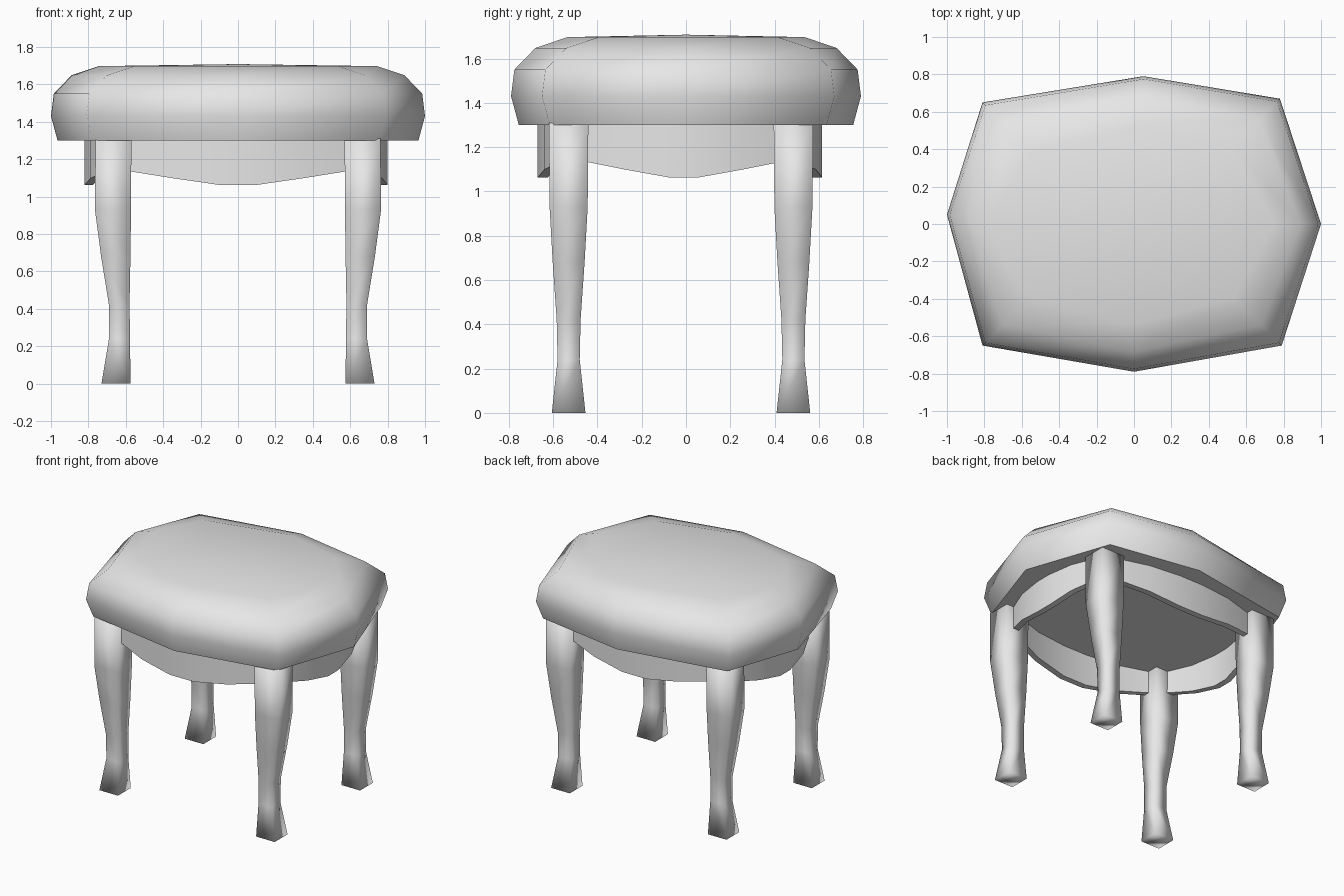
import bpy, bmesh, math

cube = bpy.data.objects.get("Cube")
if cube:
    bpy.data.objects.remove(cube, do_unlink=True)

grey = bpy.data.materials.new("plain grey")
grey.use_nodes = True
colour = (0.8, 0.8, 0.8, 1)
grey.diffuse_color = colour
grey.node_tree.nodes["Principled BSDF"].inputs["Base Color"].default_value = colour


def loft(name, rings, smooth_angle, crown=None):
    """Skin a list of equal-sized rings and close both ends."""
    bm = bmesh.new()
    rows = [[bm.verts.new(p) for p in ring] for ring in rings]
    n = len(rows[0])
    for a, b in zip(rows, rows[1:]):
        for i in range(n):
            j = (i + 1) % n
            bm.faces.new((a[i], a[j], b[j], b[i]))
    bm.faces.new(rows[0][::-1])
    if crown:
        tip = bm.verts.new(crown)
        for i in range(n):
            bm.faces.new((rows[-1][i], rows[-1][(i + 1) % n], tip))
    else:
        bm.faces.new(rows[-1])
    bmesh.ops.recalc_face_normals(bm, faces=bm.faces)
    mesh = bpy.data.meshes.new(name)
    bm.to_mesh(mesh)
    bm.free()
    mesh.materials.append(grey)
    obj = bpy.data.objects.new(name, mesh)
    bpy.context.collection.objects.link(obj)
    bpy.ops.object.select_all(action='DESELECT')
    obj.select_set(True)
    bpy.context.view_layer.objects.active = obj
    bpy.ops.object.shade_smooth_by_angle(angle=math.radians(smooth_angle))
    return obj


# Padded seat: a hand-shaped octagon, inset towards the top and bottom
outline = [(1, 0), (0.78, 0.67), (0.05, 0.79), (-0.81, 0.65),
           (-1, 0.05), (-0.81, -0.65), (0, -0.79), (0.79, -0.65)]


def inset(p, d):
    return [math.copysign(max(abs(c) - d, 0), c) if abs(c) > 0.1 else c for c in p]


seat_profile = [(1.30, 0.035), (1.43, 0), (1.55, 0.015), (1.648, 0.11), (1.697, 0.255)]
loft("seat", [[(*inset(p, d), z) for p in outline] for z, d in seat_profile],
     70, crown=(0, 0, 1.708))

# Shaped legs: height, inner x, outer x, half depth
leg_profile = [(0, 0.575, 0.73, 0.076), (0.24, 0.577, 0.69, 0.05),
               (0.42, 0.58, 0.69, 0.054), (0.68, 0.575, 0.732, 0.072),
               (0.93, 0.572, 0.765, 0.086), (1.31, 0.57, 0.762, 0.089)]
for end, yc in (("front", -0.53), ("back", 0.485)):
    for side, s in (("left", 1), ("right", -1)):
        rings = [[(s * a, yc - h, z), (s * b, yc - h, z),
                  (s * b, yc + h, z), (s * a, yc + h, z)]
                 for z, a, b, h in leg_profile]
        loft(f"{end}_{side}_leg", rings, 100)


# Bowed aprons with a dipped lower edge
def apron(name, half, flat, reach, bow, place):
    thick = 0.045
    stations = [(flat, 0, 1.062), ((flat + half) / 2, 0.27, 1.098), (half, 1, 1.138)]
    path = [(-t, b, z) for t, b, z in reversed(stations)] + stations
    rings = []
    for t, b, z in path:
        out = reach - bow * b
        section = [(out, z), (out, 1.31), (out - thick, 1.31), (out - thick, z)]
        rings.append([(*place(t, o), h) for o, h in section])
    loft(name, rings, 40)


apron("front_apron", 0.60, 0.10, 0.67, 0.11, lambda t, o: (t, -o))
apron("back_apron", 0.60, 0.10, 0.615, 0.10, lambda t, o: (t, o))
apron("left_apron", 0.46, 0.06, 0.80, 0.11, lambda t, o: (o, t - 0.01))
apron("right_apron", 0.46, 0.06, 0.82, 0.12, lambda t, o: (-o, t - 0.01))
